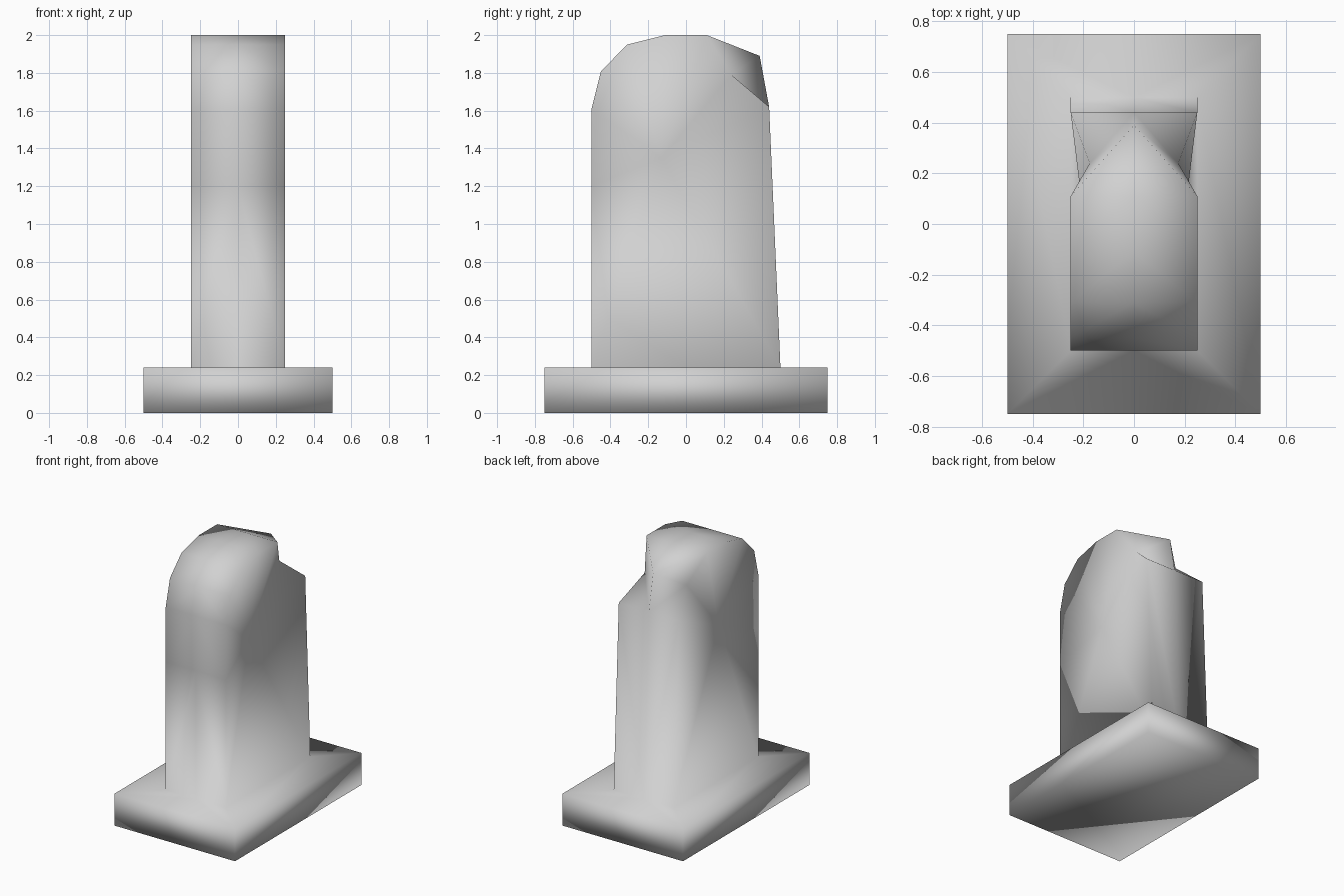
import bpy
import bmesh
from mathutils import Vector

if "Cube" in bpy.data.objects:
    bpy.data.objects.remove(bpy.data.objects["Cube"])

BASE_TOP = 0.24
HALF_WIDTH = 0.25
HALF_DEPTH = 0.5

# Stone colour
stone = bpy.data.materials.new("grey_stone")
stone.use_nodes = True
colour = (0.64, 0.64, 0.64, 1)
stone.diffuse_color = colour
stone.node_tree.nodes["Principled BSDF"].inputs["Base Color"].default_value = colour

# Plinth: a slab whose top is inset to the footprint of the upright stone
bm = bmesh.new()
bmesh.ops.create_cube(bm, size=1)
for v in bm.verts:
    v.co = Vector((v.co.x, v.co.y * 1.5, (v.co.z + 0.5) * BASE_TOP))
bm.normal_update()
top = max(bm.faces, key=lambda f: f.calc_center_median().z)
bmesh.ops.inset_region(bm, faces=[top], thickness=0.1)
foot = {}
for v in top.verts:
    sx, sy = (1 if v.co.x > 0 else -1), (1 if v.co.y > 0 else -1)
    v.co = (sx * HALF_WIDTH, sy * HALF_DEPTH, BASE_TOP)
    foot[sx, sy] = v
bmesh.ops.delete(bm, geom=[top], context='FACES_ONLY')

# Middle of the front and back foot edges
for sy in (-1, 1):
    edge = bm.edges.get((foot[-1, sy], foot[1, sy]))
    foot[0, sy] = bmesh.utils.edge_split(edge, foot[1, sy], 0.5)[1]

# Upright stone: rounded front edge, (y, z) from the front face to the crown
ARCH = [(-0.5, 1.2), (-0.5, 1.61), (-0.45, 1.81), (-0.31, 1.95), (-0.11, 2.0), (0.11, 2.0)]


def front_column(side):
    return [foot[side, -1]] + [bm.verts.new((side * HALF_WIDTH, y, z)) for y, z in ARCH]


middle = front_column(0)
tip = bm.verts.new((0, 0.39, 1.89))
ridge_foot = bm.verts.new((0, 0.44, 1.62))

for side in (-1, 1):
    column = front_column(side)
    for i in range(len(ARCH)):
        bm.faces.new((column[i], column[i + 1], middle[i + 1], middle[i]))

    # Chipped back: hollow beside the central ridge
    crown = column[-1]
    notch = bm.verts.new((side * 0.175, 0.24, 1.79))
    shoulder = bm.verts.new((side * HALF_WIDTH, 0.44, 1.62))
    bm.faces.new((crown, middle[-1], tip))
    bm.faces.new((crown, notch, tip))
    bm.faces.new((tip, notch, ridge_foot))
    bm.faces.new((notch, shoulder, ridge_foot))
    bm.faces.new((shoulder, ridge_foot, foot[0, 1], foot[side, 1]))

    # Worn side wall, dished in towards one point
    dish = bm.verts.new((side * 0.18, -0.13, 1.35))
    rim = column + [notch, shoulder, foot[side, 1]]
    for a, b in zip(rim, rim[1:] + rim[:1]):
        bm.faces.new((a, b, dish))

bmesh.ops.recalc_face_normals(bm, faces=bm.faces)
for f in bm.faces:
    f.smooth = True
mesh = bpy.data.meshes.new("headstone")
bm.to_mesh(mesh)
bm.free()
mesh.materials.append(stone)
bpy.context.collection.objects.link(bpy.data.objects.new("headstone", mesh))
